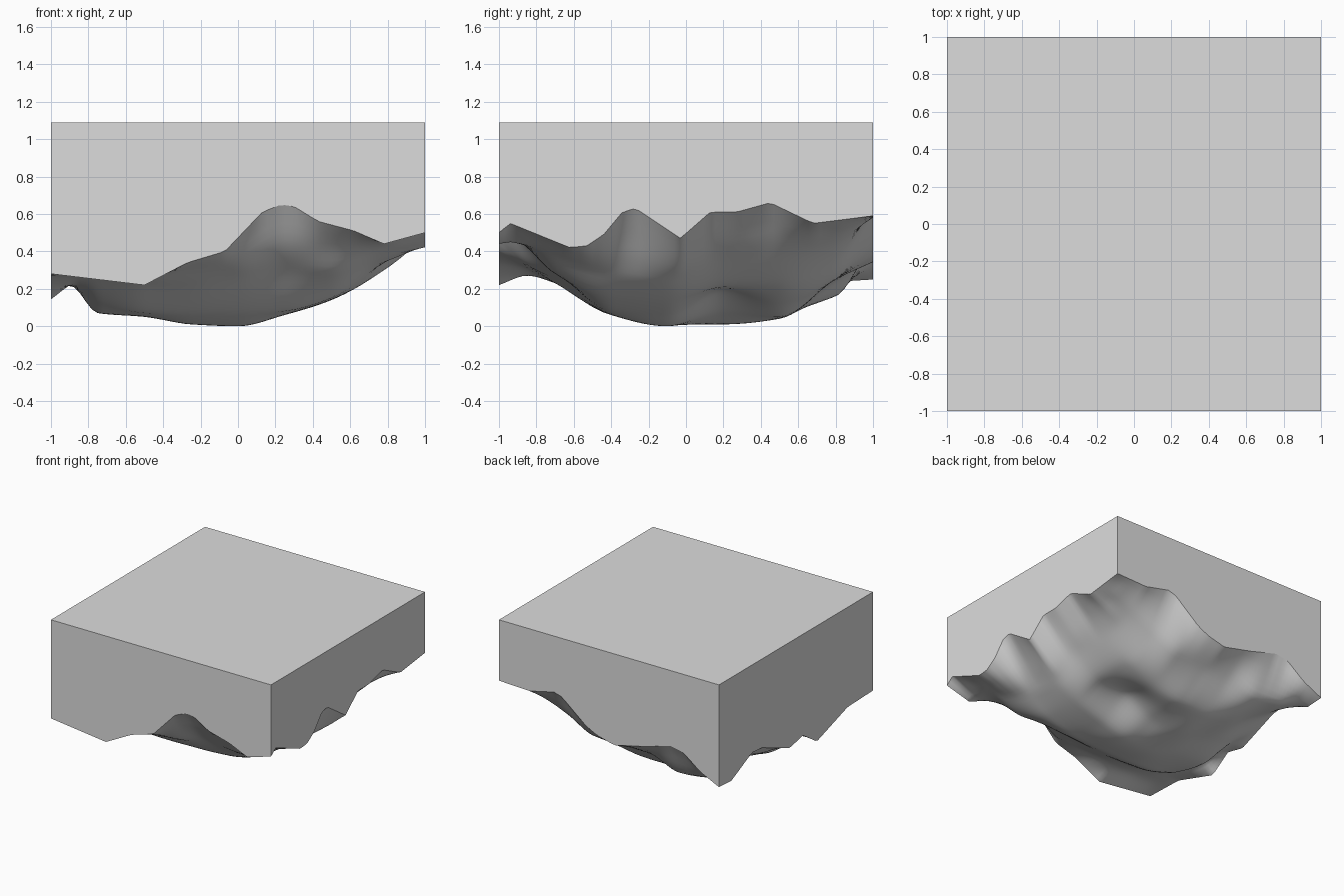
import bpy, bmesh

if "Cube" in bpy.data.objects:
    bpy.data.objects.remove(bpy.data.objects["Cube"])

N = 64          # grid cells per side
TOP = 1.09      # flat top height

# Rim heights along each side: (position, z)
FRONT = [(-1, .28), (-.5, .22), (-.27, .34), (-.07, .40), (.13, .61), (.23, .65),
         (.30, .64), (.43, .56), (.62, .51), (.78, .44), (1, .50)]
BACK = [(-1, .25), (-.83, .33), (-.67, .45), (-.56, .47), (-.31, .40), (-.05, .34),
        (.11, .38), (.21, .43), (.43, .61), (.50, .63), (.72, .58), (1, .59)]
RIGHT = [(-1, .50), (-.94, .55), (-.62, .42), (-.53, .43), (-.44, .49), (-.34, .61),
         (-.27, .63), (-.03, .47), (.13, .61), (.27, .61), (.45, .66), (.68, .55), (1, .59)]
LEFT = [(-1, .28), (-.67, .27), (-.27, .14), (-.09, .26), (.08, .22), (.44, .36),
        (.57, .37), (.84, .24), (1, .25)]

# Coarse heights of the underside bulge: row y -> z at each XS
XS = [-.88, -.75, -.5, -.25, 0, .25, .5, .75]
ROWS = {-.85: [.29, .29, .27, .31, .33, .43, .42, .43],
        -.7: [.27, .26, .23, .23, .25, .30, .28, .38],
        -.4: [.22, .13, .07, .06, .06, .08, .15, .32],
        -.1: [.21, .07, .05, .01, .00, .06, .14, .28],
        .2: [.21, .14, .08, .01, .07, .19, .21, .38],
        .5: [.28, .21, .09, .04, .05, .12, .22, .41],
        .8: [.24, .19, .16, .24, .25, .25, .36, .47]}


def linear(pts, t):
    for (a, u), (b, v) in zip(pts, pts[1:]):
        if t <= b:
            return u + (v - u) * (t - a) / (b - a)
    return pts[-1][1]


def smooth(pts, t):
    """Monotone cubic curve through the points."""
    d = [(q[1] - p[1]) / (q[0] - p[0]) for p, q in zip(pts, pts[1:])]
    m = [d[0]] + [0 if a * b <= 0 else 2 * a * b / (a + b) for a, b in zip(d, d[1:])] + [d[-1]]
    i = 0
    while i < len(d) - 1 and t > pts[i + 1][0]:
        i += 1
    h = pts[i + 1][0] - pts[i][0]
    s = (t - pts[i][0]) / h
    return ((2*s**3 - 3*s*s + 1) * pts[i][1] + (s**3 - 2*s*s + s) * h * m[i]
            + (3*s*s - 2*s**3) * pts[i + 1][1] + (s**3 - s*s) * h * m[i + 1])


def base(x, y):
    col = [(-1, linear(FRONT, x))]
    for ry, zs in ROWS.items():
        row = [(-1, linear(LEFT, ry))] + list(zip(XS, zs)) + [(1, linear(RIGHT, ry))]
        col.append((ry, smooth(row, x)))
    col.append((1, linear(BACK, x)))
    return smooth(col, y)


def height(x, y):
    # pull the side rims onto their exact profiles, fading inward
    z = base(x, y)
    for side, prof, reach in ((-1, LEFT, .1), (1, RIGHT, .3)):
        fade = max(0, 1 - abs(x - side) / reach)
        if fade:
            z += fade * (linear(prof, y) - base(side, y))
    return max(z, 0)


# Block with a flat top, straight walls and an eroded underside
bm = bmesh.new()
c = [-1 + 2 * i / N for i in range(N + 1)]
g = [[bm.verts.new((x, y, height(x, y))) for x in c] for y in c]
for j in range(N):
    for i in range(N):
        f = bm.faces.new((g[j][i], g[j + 1][i], g[j + 1][i + 1], g[j][i + 1]))
        f.smooth = True

# Walls, one strip of tall quads around the rim, then the top
rim = (g[0][:-1] + [r[-1] for r in g[:-1]] + g[-1][:0:-1] + [r[0] for r in g[:0:-1]])
up = [bm.verts.new((v.co.x, v.co.y, TOP)) for v in rim]
n = len(rim)
for k in range(n):
    bm.faces.new((rim[k], rim[(k + 1) % n], up[(k + 1) % n], up[k]))
bm.faces.new(up)

# Sharp edges around the rim, top and corners
for e in bm.edges:
    if not all(f.smooth for f in e.link_faces):
        e.smooth = False
bmesh.ops.recalc_face_normals(bm, faces=bm.faces)

mesh = bpy.data.meshes.new("rock_block")
bm.to_mesh(mesh)
bm.free()
grey = bpy.data.materials.new("light grey")
grey.diffuse_color = (.72, .72, .72, 1)
grey.use_nodes = True
grey.node_tree.nodes["Principled BSDF"].inputs["Base Color"].default_value = grey.diffuse_color
mesh.materials.append(grey)
bpy.context.collection.objects.link(bpy.data.objects.new("rock_block", mesh))
